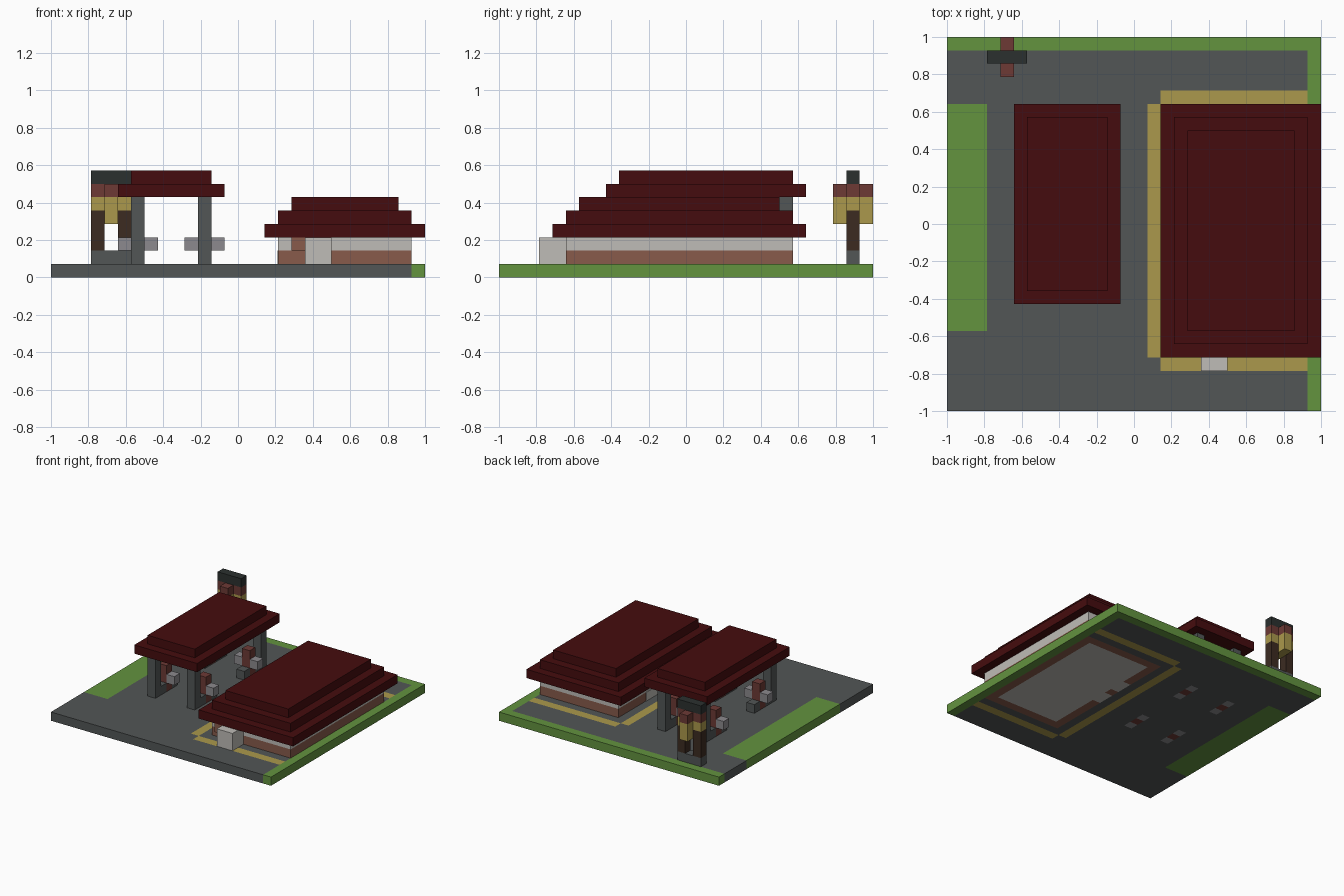
import bpy, bmesh

if "Cube" in bpy.data.objects:
    bpy.data.objects.remove(bpy.data.objects["Cube"])

N = 28           # blocks along each side of the lot
U = 2 / N        # size of one block


def material(name, code):
    def linear(i):
        c = int(code[i:i + 2], 16) / 255
        return c / 12.92 if c < 0.04045 else ((c + 0.055) / 1.055) ** 2.4
    col = (linear(0), linear(2), linear(4), 1)
    m = bpy.data.materials.new(name)
    m.use_nodes = True
    m.diffuse_color = col
    bsdf = m.node_tree.nodes["Principled BSDF"]
    bsdf.inputs["Base Color"].default_value = col
    bsdf.inputs["Roughness"].default_value = 0.9
    return m


asphalt = material("asphalt", "525656")
grass = material("grass_green", "63933f")
yellow = material("curb_yellow", "ab994c")
roof_red = material("roof_dark_red", "450c0e")
brick = material("brick", "885b4b")
white = material("plaster_white", "bfbcb7")
rust = material("rust_red", "6d3a35")
brown = material("post_brown", "3c2b21")
black = material("cap_black", "2b302f")
steel = material("pump_grey", "8c8a8e")


def finish(name, bm, mats):
    mesh = bpy.data.meshes.new(name)
    bm.to_mesh(mesh)
    bm.free()
    for m in mats:
        mesh.materials.append(m)
    ob = bpy.data.objects.new(name, mesh)
    bpy.context.collection.objects.link(ob)
    return ob


def block(name, mat, x, y, z):
    """Box spanning block-index ranges x, y and z."""
    bm = bmesh.new()
    bmesh.ops.create_cube(bm, size=1)
    for v in bm.verts:
        for k, (lo, hi) in enumerate((x, y, z)):
            v.co[k] = (hi if v.co[k] > 0 else lo) * U - (1 if k < 2 else 0)
    return finish(name, bm, [mat])


PUMP_X, PUMP_Y = (6, 11), (11, 19)
DOORS = (12, 13, 15, 16)


def ground(x, y):
    """Material slot of the ground block at x, y."""
    if x == N - 1 or y == N - 1 or (x < 3 and 6 <= y < 23):
        return 1
    if (x == 15 and 4 <= y < 23) or (x >= 16 and y in (3, 23)):
        return 2
    if x >= 17 and 5 <= y < 22:
        edge = x in (17, 26) or y in (5, 21)
        return 4 if not edge or (x == 17 and y in DOORS) else 3
    if x in PUMP_X:
        for py in PUMP_Y:
            if abs(y - py) <= 1:
                return 6 if y == py else 5
    return 0


# Ground slab, coloured block by block
bm = bmesh.new()
bmesh.ops.create_grid(bm, x_segments=N, y_segments=N, size=1)
ext = bmesh.ops.extrude_face_region(bm, geom=bm.faces[:], use_keep_orig=True)
top = [g for g in ext["geom"] if isinstance(g, bmesh.types.BMVert)]
bmesh.ops.translate(bm, verts=top, vec=(0, 0, U))
bmesh.ops.recalc_face_normals(bm, faces=bm.faces[:])
for f in bm.faces:
    c = f.calc_center_median() * 0.999
    f.material_index = ground(int((c.x + 1) / U), int((c.y + 1) / U))
finish("ground_slab", bm, [asphalt, grass, yellow, brick, white, steel, rust])

# Shop: brick base, plaster band, stepped roof
block("shop_brick_base", brick, (17, 27), (5, 22), (1, 2))
block("shop_plaster_band", white, (17, 27), (5, 22), (2, 3))
for i in range(3):
    block(f"shop_roof_tier_{i + 1}", roof_red,
          (16 + i, 28 - i), (4 + i, 23 - i), (3 + i, 4 + i))
for i, y in enumerate((12, 15)):
    block(f"shop_door_{i + 1}", white, (16.95, 17), (y, y + 2), (1, 2))
block("ice_chest", white, (19, 21), (3, 5), (1, 3))
block("wall_box", brick, (18, 19), (4, 5), (2, 3))

# Canopy with four columns
for i in range(2):
    block(f"canopy_roof_tier_{i + 1}", roof_red,
          (5 + i, 13 - i), (8 + i, 23 - i), (6 + i, 7 + i))
for x in PUMP_X:
    for y in (9, 21):
        block("canopy_column", asphalt, (x, x + 1), (y, y + 1), (1, 6))

# Fuel pumps on their islands
for x in PUMP_X:
    for y in PUMP_Y:
        block("pump_body", rust, (x, x + 1), (y, y + 1), (1, 4))
        for s in (-1, 1):
            block("pump_side", steel, (x + s, x + s + 1), (y, y + 1), (2, 3))
            block("pump_island", asphalt, (x, x + 1),
                  (y + s, y + s + 1), (1, 2))

# Roadside sign: footing, two posts, cross-shaped panel and cap
block("sign_footing", asphalt, (3, 6), (26, 27), (1, 2))
for x in (3, 5):
    block("sign_post", brown, (x, x + 1), (26, 27), (2, 5))
    block("sign_yellow_side", yellow, (x, x + 1), (26, 27), (5, 6))
    block("sign_red_side", rust, (x, x + 1), (26, 27), (6, 7))
block("sign_yellow_middle", yellow, (4, 5), (25, 28), (4, 6))
block("sign_red_middle", rust, (4, 5), (25, 28), (6, 7))
block("sign_cap", black, (3, 6), (26, 27), (7, 8))
